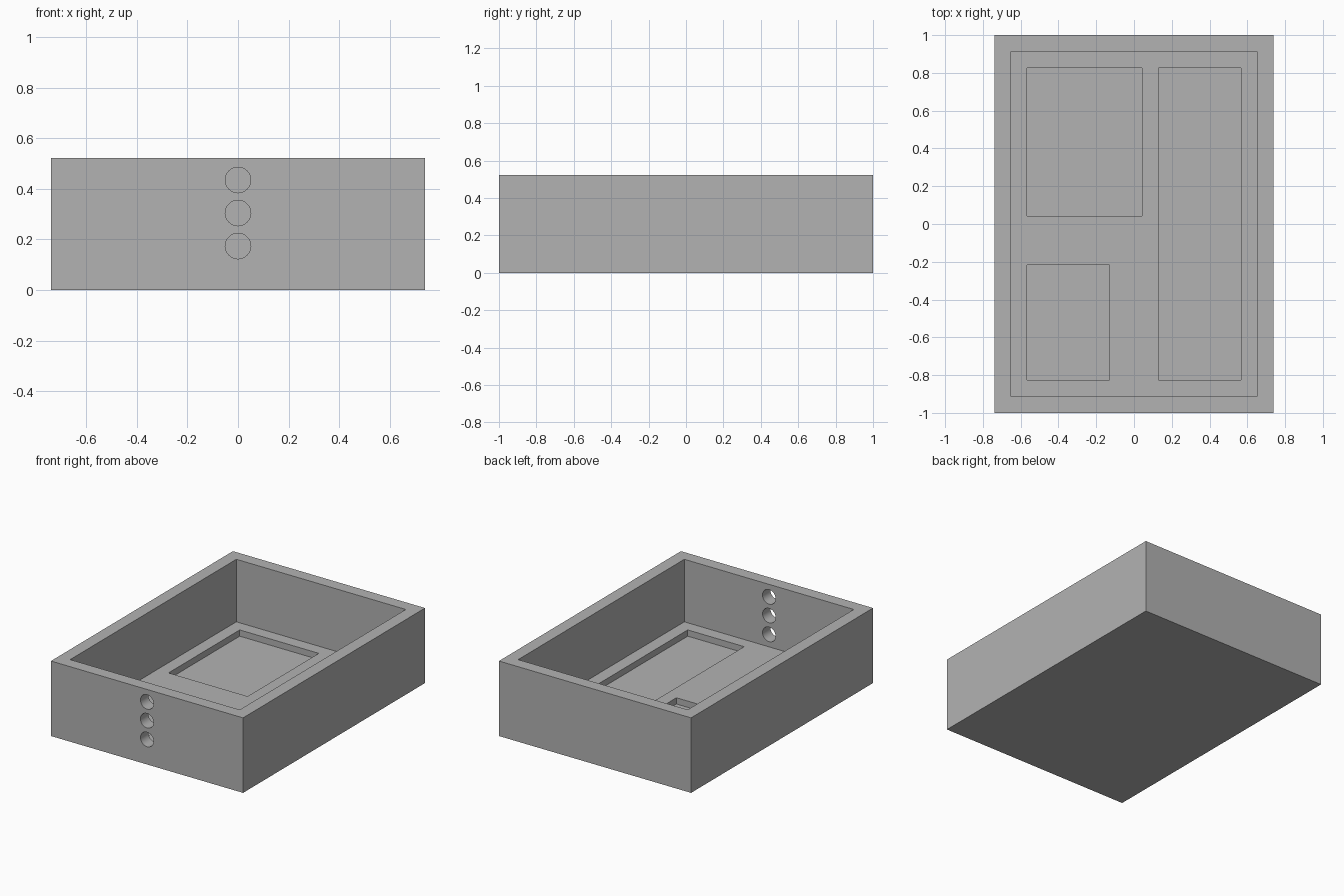
import bpy
import bmesh
from math import pi
from mathutils import Matrix

if "Cube" in bpy.data.objects:
    bpy.data.objects.remove(bpy.data.objects["Cube"], do_unlink=True)

U = 2 / 46            # one design unit: the case is 34 x 46 x 12
W, D, H = 17, 23, 12  # half width, half depth, height
WALL = 2

grey = bpy.data.materials.new("plain grey")
grey.use_nodes = True
grey.diffuse_color = (0.448, 0.448, 0.448, 1)
grey.node_tree.nodes["Principled BSDF"].inputs["Base Color"].default_value = grey.diffuse_color


def finish(name, bm):
    bmesh.ops.scale(bm, vec=(U, U, U), verts=bm.verts)
    mesh = bpy.data.meshes.new(name)
    bm.to_mesh(mesh)
    bm.free()
    mesh.materials.append(grey)
    obj = bpy.data.objects.new(name, mesh)
    bpy.context.collection.objects.link(obj)
    return obj


def box(name, x0, x1, y0, y1, z0, z1):
    bm = bmesh.new()
    bmesh.ops.create_cube(bm, size=1)
    bmesh.ops.scale(bm, vec=(x1 - x0, y1 - y0, z1 - z0), verts=bm.verts)
    bmesh.ops.translate(bm, vec=((x0 + x1) / 2, (y0 + y1) / 2, (z0 + z1) / 2), verts=bm.verts)
    return finish(name, bm)


def wire_hole(z):
    bm = bmesh.new()
    place = Matrix.Translation((0, WALL / 2 - D, z)) @ Matrix.Rotation(pi / 2, 4, "X")
    bmesh.ops.create_cone(bm, cap_ends=True, segments=48, radius1=1.16, radius2=1.16,
                          depth=WALL * 2, matrix=place)
    return finish("hole_cutter", bm)


# Solid case block
case = box("open_case", -W, W, -D, D, 0, H)

# Main cavity, three shallow floor pockets and three holes in the front wall
cutters = [box("cavity_cutter", WALL - W, W - WALL, WALL - D, D - WALL, WALL, H + 2)]
for x0, x1, y0, y1 in [(-13, 1, 1, 19), (-13, -3, -19, -5), (3, 13, -19, 19)]:
    cutters.append(box("pocket_cutter", x0, x1, y0, y1, 1, 3))
cutters += [wire_hole(z) for z in (4, 7, 10)]

bpy.ops.object.select_all(action="DESELECT")
bpy.context.view_layer.objects.active = case
case.select_set(True)
for cutter in cutters:
    cutter.hide_render = True
    mod = case.modifiers.new("cut", "BOOLEAN")
    mod.operation = "DIFFERENCE"
    mod.solver = "EXACT"
    mod.object = cutter
    bpy.ops.object.modifier_apply(modifier=mod.name)
    bpy.data.objects.remove(cutter, do_unlink=True)

# Round hole walls, crisp edges elsewhere
bpy.ops.object.shade_smooth_by_angle(angle=pi / 6)
